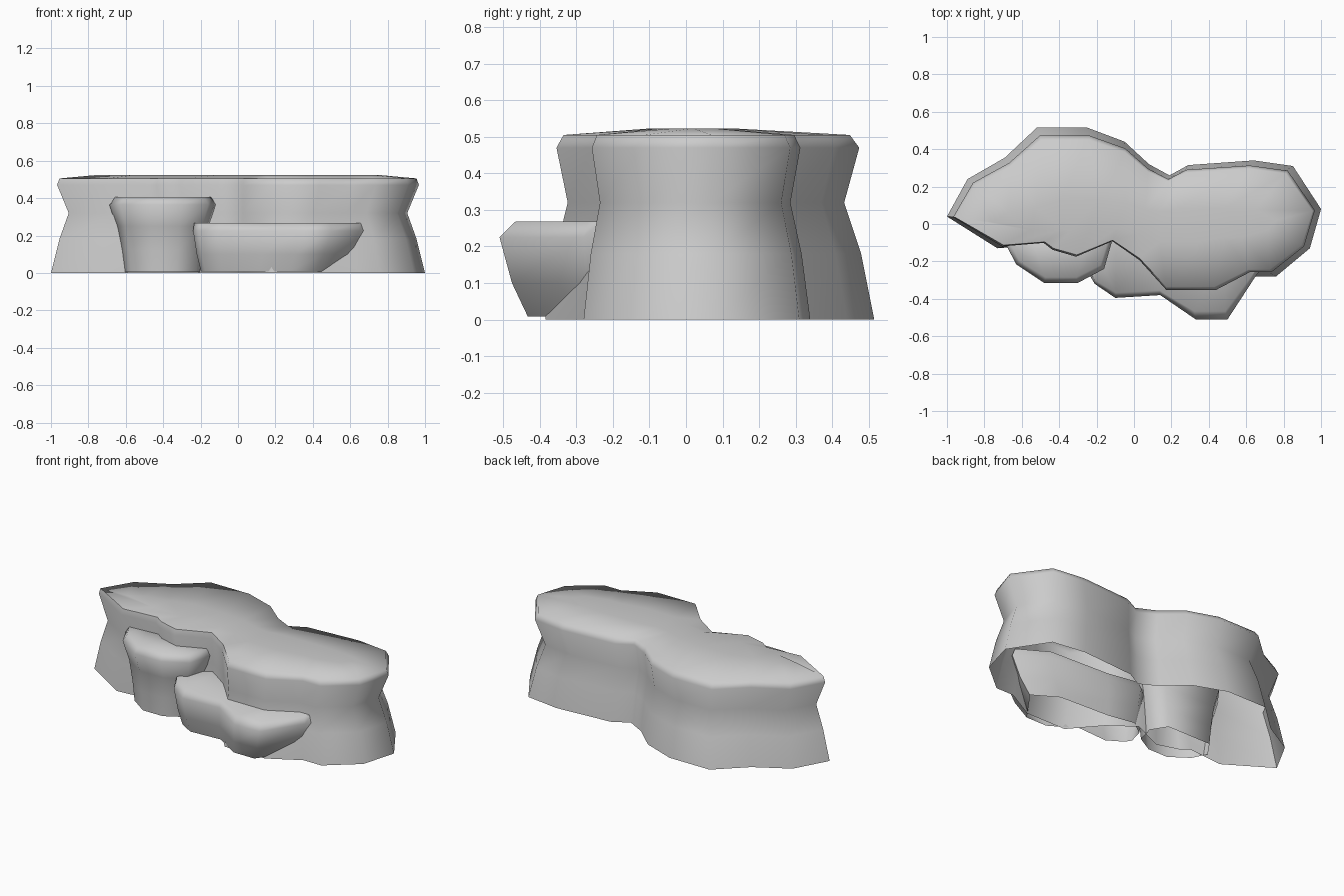
import bpy, bmesh, math

if "Cube" in bpy.data.objects:
    bpy.data.objects.remove(bpy.data.objects["Cube"], do_unlink=True)

stone = bpy.data.materials.new("grey stone")
stone.use_nodes = True
stone.diffuse_color = (0.6, 0.6, 0.6, 1)
stone.node_tree.nodes["Principled BSDF"].inputs["Base Color"].default_value = (0.6, 0.6, 0.6, 1)


def build_rock(name, outline, centre, levels):
    """Loft one outline through levels (z, x scale, y scale), capped, open below."""
    bm = bmesh.new()
    cx, cy = centre
    rings = [[bm.verts.new((cx + (x - cx) * sx, cy + (y - cy) * sy, z)) for x, y in outline]
             for z, sx, sy in levels]
    n = len(outline)
    for low, high in zip(rings, rings[1:]):
        for i in range(n):
            j = (i + 1) % n
            bm.faces.new((low[i], low[j], high[j], high[i]))
    cap = bm.faces.new(rings[-1])
    bmesh.ops.triangulate(bm, faces=[cap])
    bmesh.ops.recalc_face_normals(bm, faces=bm.faces)
    # Keep the outside facing out on the open shell
    if bm.calc_volume(signed=True) < 0:
        bmesh.ops.reverse_faces(bm, faces=bm.faces)
    mesh = bpy.data.meshes.new(name)
    bm.to_mesh(mesh)
    bm.free()
    mesh.materials.append(stone)
    obj = bpy.data.objects.new(name, mesh)
    bpy.context.collection.objects.link(obj)
    bpy.ops.object.select_all(action="DESELECT")
    obj.select_set(True)
    bpy.context.view_layer.objects.active = obj
    bpy.ops.object.shade_smooth_by_angle(angle=math.radians(65))


# Main plateau: flared foot, narrow waist, overhanging rim and a low ridge on top
build_rock("main_plateau", [
    (-1, .04), (-.73, -.13), (-.5, -.11), (-.45, -.15), (-.32, -.19), (-.12, -.1),
    (.03, -.21), (.18, -.385), (.45, -.385), (.64, -.28), (.76, -.28), (.94, -.13),
    (1, .08), (.85, .31), (.64, .34), (.29, .315), (.19, .26), (.08, .32),
    (-.05, .44), (-.25, .515), (-.52, .515), (-.69, .355), (-.89, .24)],
    (0, .0),
    [(0, 1, 1), (.18, .955, .93), (.32, .905, .84), (.47, .967, .92),
     (.505, .955, .87), (.523, .76, .25)])

# Higher ledge on the front right
build_rock("high_ledge", [
    (-.69, -.1), (-.63, -.215), (-.48, -.315), (-.3, -.315), (-.16, -.24), (-.12, -.1),
    (-.2, .02), (-.6, .02)],
    (-.4, -.08),
    [(.005, .74, .78), (.12, .79, .8), (.25, .87, .85), (.365, 1, 1), (.405, .92, .87)])

# Lower ledge along the front
build_rock("low_ledge", [
    (-.24, -.27), (-.21, -.32), (-.1, -.395), (.14, -.38), (.33, -.51), (.5, -.51),
    (.65, -.28), (.68, -.24), (.5, -.12), (.1, -.1), (-.1, -.06), (-.21, -.15)],
    (0, -.2),
    [(.008, .826, .75), (.1, .92, .89), (.225, 1, 1), (.268, .975, .86)])
